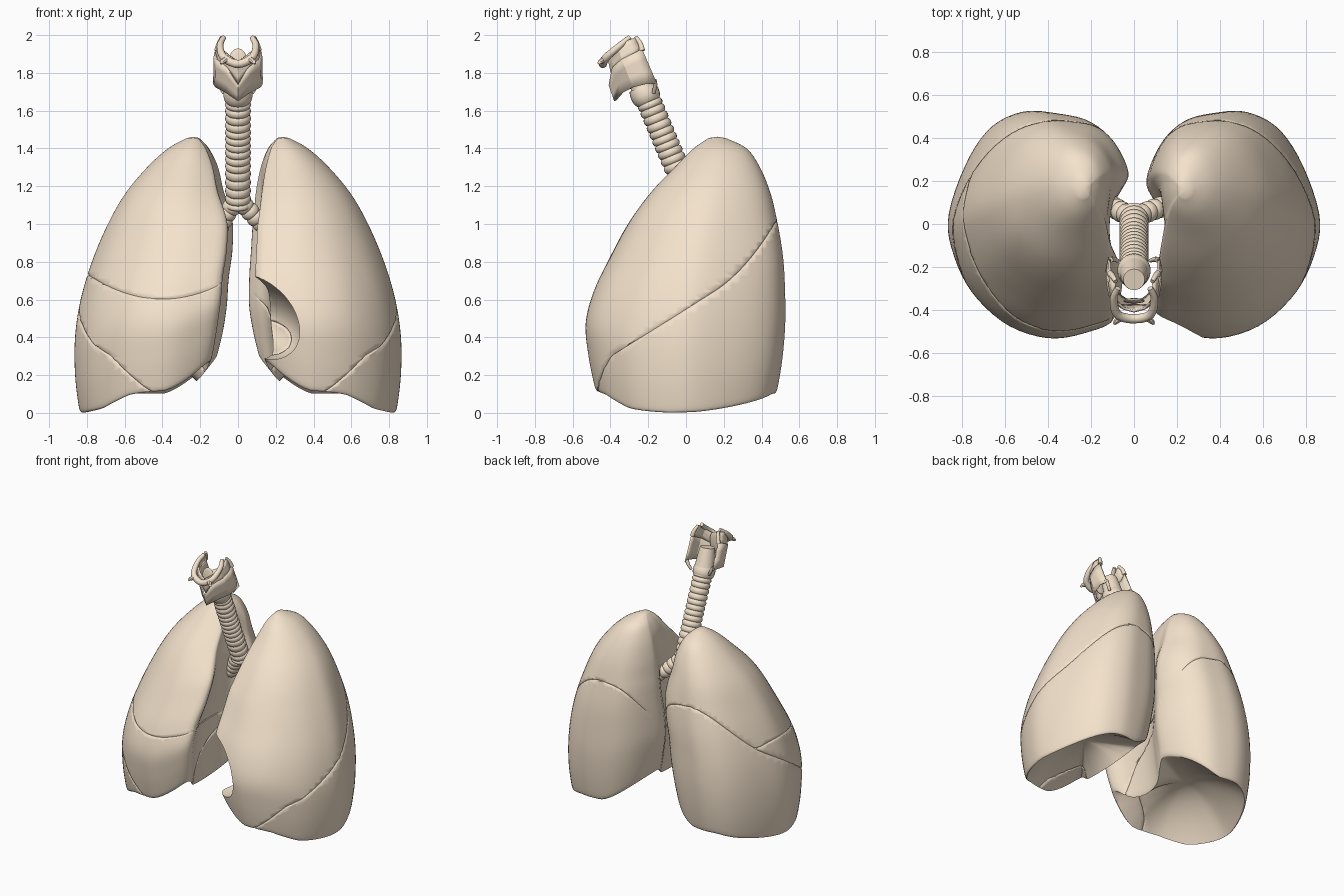
import bpy, bmesh, math
from mathutils import Vector, Matrix

if "Cube" in bpy.data.objects:
    bpy.data.objects.remove(bpy.data.objects["Cube"])

MAT = bpy.data.materials.new("tissue")
MAT.diffuse_color = (0.90, 0.76, 0.60, 1)
MAT.use_nodes = True
MAT.node_tree.nodes["Principled BSDF"].inputs["Base Color"].default_value = MAT.diffuse_color


def spline(pts, n, closed=False):
    """Catmull-Rom samples through a list of tuples."""
    pts = [Vector(p) for p in pts]
    m = len(pts)
    out = []
    for k in range(n):
        t = k / n * m if closed else k / (n - 1) * (m - 1)
        i = min(int(t), m - 1 if closed else m - 2)
        u = t - i
        a, b, c, d = [pts[j % m] if closed else pts[max(0, min(m - 1, j))]
                      for j in (i - 1, i, i + 1, i + 2)]
        out.append(0.5 * (2 * b + (c - a) * u + (2 * a - 5 * b + 4 * c - d) * u ** 2
                          + (3 * b - a - 3 * c + d) * u ** 3))
    return out


def finish(name, bm, matrix=None, angle=40):
    bmesh.ops.recalc_face_normals(bm, faces=bm.faces[:])
    me = bpy.data.meshes.new(name)
    bm.to_mesh(me)
    ob = bpy.data.objects.new(name, me)
    bpy.context.collection.objects.link(ob)
    me.materials.append(MAT)
    if matrix:
        ob.matrix_world = matrix
    bpy.ops.object.select_all(action='DESELECT')
    ob.select_set(True)
    bpy.context.view_layer.objects.active = ob
    bpy.ops.object.shade_smooth_by_angle(angle=math.radians(angle))
    return ob


def loft(rings, start, end):
    """Skin closed rings; tip points close the ends."""
    bm = bmesh.new()
    vs = [[bm.verts.new(p) for p in r] for r in rings]
    n = len(vs[0])
    for a, b in zip(vs, vs[1:]):
        for i in range(n):
            bm.faces.new((a[i], a[(i + 1) % n], b[(i + 1) % n], b[i]))
    for tip, r in ((start, vs[0]), (end, vs[-1])):
        t = bm.verts.new(tip)
        for i in range(n):
            bm.faces.new((r[i], r[(i + 1) % n], t))
    return bm


def tube(name, pts, radius, steps, sides=24, matrix=None):
    """Tube along a path; radius is a function of the path fraction."""
    path = spline(pts, steps)
    rings = []
    for i, p in enumerate(path):
        d = (path[min(i + 1, steps - 1)] - path[max(i - 1, 0)]).normalized()
        q = Vector((0, 0, 1)).rotation_difference(d)
        r = radius(i / (steps - 1))
        rings.append([p + q @ Vector((r * math.cos(a), r * math.sin(a), 0))
                      for a in [2 * math.pi * k / sides for k in range(sides)]])
    return finish(name, loft(rings, path[0], path[-1]), matrix)


# Lungs: D-shaped section (medial-lateral, front-back) scaled through the levels
SECTION = [(.04, .09), (.2, .025), (.42, 0), (.66, .06), (.86, .2), (.97, .37), (1, .54),
           (.9, .77), (.76, .93), (.58, 1), (.4, .995), (.23, .96), (.09, .86), (0, .7),
           (.04, .61), (.11, .52), (.14, .4), (.12, .25)]
# z, inner x (left), inner x (right), outer x, front y, back y
LEVELS = [(0, .12, .12, .825, -.47, .465), (.03, .105, .105, .84, -.485, .48),
          (.2, .08, .08, .86, -.515, .505),
          (.4, .06, .06, .86, -.53, .52), (.6, .06, .05, .83, -.485, .52),
          (.8, .07, .03, .77, -.40, .51), (1.0, .08, .03, .685, -.30, .48),
          (1.16, .09, .07, .595, -.19, .445), (1.3, .115, .10, .48, -.06, .39),
          (1.4, .155, .15, .37, .04, .32), (1.455, .205, .205, .27, .12, .21)]


def clamp(v):
    return max(0, min(1, v))


def rim(a, y):
    """Height of the lower border around the base."""
    return (.05 * clamp((.82 - a) / .25) + .25 * clamp((.4 - a) / .3) ** 1.5
            + .06 * clamp((-y - .3) / .2) + .05 * ((y + .15) / .6) ** 2)


def lung(side):
    rows = []
    for l in spline(LEVELS, 56):
        z, xi, xo, yf, yb = l[0], (l[1] if side > 0 else l[2]), l[3], l[4], l[5]
        round_off = .75 * clamp((z - .95) / .4)
        ring = []
        for s in spline(SECTION, 80, True):
            mid = Vector((.5, .5))
            s = s.lerp(mid + (s - mid).normalized() * .5, round_off)
            a, y = xi + (xo - xi) * s.x, yf + (yb - yf) * s.y
            ring.append(Vector((side * a, y, z + rim(a, y) * max(0, 1 - z / 1.46) ** 2)))
        rows.append(ring)
    # concave diaphragm surface
    c, h = Vector((side * .45, 0, 0)), .29
    base = []
    for k in range(1, 14):
        s = k / 14
        base.append([Vector((c.x + (p.x - c.x) * s, c.y + (p.y - c.y) * s,
                             h + (p.z - h) * s * s)) for p in rows[0]])
    bm = loft(base + rows, c + Vector((0, 0, h)), (side * .235, .165, 1.462))
    bmesh.ops.recalc_face_normals(bm, faces=bm.faces[:])
    return bm


def carve_heart_notch(bm):
    body = finish("notch_body", bm)
    bc = bmesh.new()
    bmesh.ops.create_uvsphere(bc, u_segments=48, v_segments=32, radius=1,
                              matrix=Matrix.Translation((.09, -.42, .51))
                              @ Matrix.Rotation(math.radians(38), 4, 'Y')
                              @ Matrix.Diagonal((.28, .34, .19, 1)))
    cutter = finish("notch_cutter", bc)
    cutter.hide_render = True
    mod = body.modifiers.new("notch", 'BOOLEAN')
    mod.operation, mod.solver, mod.object = 'DIFFERENCE', 'EXACT', cutter
    out = bmesh.new()
    out.from_object(body, bpy.context.evaluated_depsgraph_get())
    for o in (body, cutter):
        bpy.data.objects.remove(o)
    return out


def oblique(p):
    t = clamp((-p.y - .15) / .35)
    drop = .7 * max(0, .68 - abs(p.x)) * t * t * (3 - 2 * t)
    return .55 + .62 * p.y + 1.5 * max(0, p.y - .15) ** 2 - drop


def horizontal(p):
    return .605 + .8 * (p.x + .4) ** 2


def lobe(name, source, *cuts):
    """Keep one side of each curved fissure and sink its rim into a groove."""
    bm = source.copy()
    bmesh.ops.triangulate(bm, faces=bm.faces[:])
    for f, s in cuts:
        for v in bm.verts:
            v.co.z -= f(v.co)
        for z in (s * .012, 0):
            bmesh.ops.bisect_plane(bm, geom=bm.verts[:] + bm.edges[:] + bm.faces[:],
                                   plane_co=(0, 0, z), plane_no=(0, 0, 1),
                                   clear_inner=(z == 0 and s > 0),
                                   clear_outer=(z == 0 and s < 0))
        edge = [v for v in bm.verts if abs(v.co.z) < 1e-4]
        for v in bm.verts:
            v.co.z += f(v.co)
        bm.normal_update()
        for v, n in [(v, v.normal.copy()) for v in edge]:
            v.co -= n * .008 * clamp((abs(v.co.x) - .08) / .1)
    finish(name, bm, angle=60)


left = carve_heart_notch(lung(1))
lobe("left_upper_lobe", left, (oblique, 1))
lobe("left_lower_lobe", left, (oblique, -1))
right = lung(-1)
lobe("right_upper_lobe", right, (oblique, 1), (horizontal, 1))
lobe("right_middle_lobe", right, (oblique, 1), (horizontal, -1))
lobe("right_lower_lobe", right, (oblique, -1))


# Windpipe and bronchi with cartilage rings
def ribs(r, count):
    return lambda t: r * (.86 + .14 * abs(math.sin(math.pi * count * t)) ** .6)


tube("trachea", [(0, .04, 1.09), (0, -.05, 1.3), (0, -.13, 1.49), (0, -.205, 1.67)],
     ribs(.068, 16), 129)
tube("right_bronchus", [(0, .03, 1.13), (-.055, .055, 1.06), (-.1, .08, .98), (-.16, .1, .9)],
     ribs(.05, 7), 57)
tube("left_bronchus", [(0, .03, 1.13), (.06, .055, 1.07), (.13, .08, 1.0), (.22, .1, .94)],
     ribs(.05, 7), 57)

# Voice box, built upright and tilted to follow the windpipe
TILT = Matrix.Translation((0, -.2, 1.66)) @ Matrix.Rotation(math.radians(22.6), 4, 'X')
tube("cricoid_ring", [(0, 0, -.01), (0, -.005, .03), (0, -.01, .08)],
     lambda t: .066 + .012 * math.sin(math.pi * t), 9, matrix=TILT)
tube("larynx_tube", [(0, 0, .06), (0, .01, .14), (0, .02, .2)],
     lambda t: .07 - .02 * t, 8, matrix=TILT)


def plate(name, half, shrink):
    """Curved sheet mirrored about the middle: x, y, lower z, upper z per column."""
    pts = half + [(-x, y, a, b) for x, y, a, b in half[-2::-1]]
    bm = bmesh.new()
    cols = [[bm.verts.new((x * (1 - shrink * t), y * (1 - shrink * t), a + (b - a) * t))
             for t in (0, .35, .7, 1)] for x, y, a, b in pts]
    for p, q in zip(cols, cols[1:]):
        for i in range(3):
            bm.faces.new((p[i], q[i], q[i + 1], p[i + 1]))
    ob = finish(name, bm, TILT, 25)
    ob.modifiers.new("thickness", 'SOLIDIFY').thickness = .012


plate("thyroid_cartilage", [(-.12, .075, .06, .26), (-.132, .02, .08, .255), (-.12, -.05, .09, .25),
                            (-.065, -.115, .085, .23), (0, -.17, .06, .15)], .03)
plate("hyoid_membrane", [(-.11, .07, .25, .33), (-.122, .02, .245, .33), (-.112, -.05, .24, .31),
                         (-.06, -.11, .22, .29), (0, -.14, .14, .265)], .15)

for s, word in ((-1, "right"), (1, "left")):
    tube(word + "_upper_horn", [(s * .11, .07, .25), (s * .1, .075, .29), (s * .085, .065, .33)],
         lambda t: .016 - .006 * t, 6, 10, TILT)
    tube(word + "_lower_horn", [(s * .11, .07, .08), (s * .095, .06, .05), (s * .075, .04, .02)],
         lambda t: .014 - .005 * t, 6, 10, TILT)
    tube(word + "_hyoid_tip", [(s * .065, -.14, .285), (s * .085, -.16, .28), (s * .09, -.172, .275)],
         lambda t: .018 - .012 * t, 5, 8, TILT)

arc = [(-.075, .035, .34), (-.095, -.03, .32), (-.075, -.12, .29), (0, -.15, .265)]
tube("hyoid_bone", arc + [(-x, y, z) for x, y, z in arc[-2::-1]],
     lambda t: .013 + .009 * math.sin(math.pi * t), 29, 12, TILT)

# Epiglottis leaf
bm = bmesh.new()
bmesh.ops.create_uvsphere(bm, u_segments=20, v_segments=12, radius=1,
                          matrix=Matrix.Translation((0, -.07, .24))
                          @ Matrix.Rotation(math.radians(-25), 4, 'X')
                          @ Matrix.Diagonal((.05, .012, .075, 1)))
finish("epiglottis", bm, TILT)
